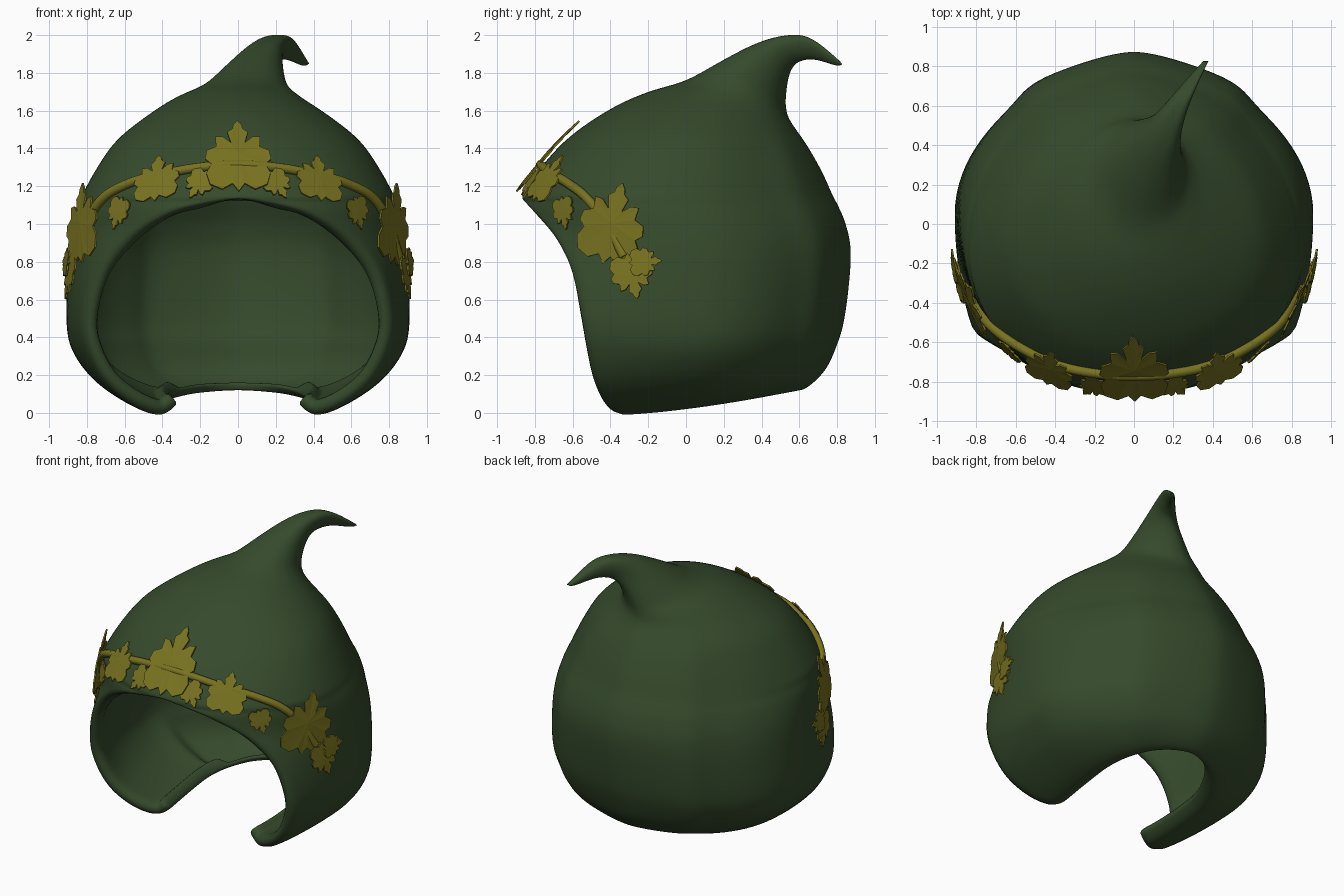
import bpy, bmesh, math
from mathutils import Vector, Matrix
from mathutils.bvhtree import BVHTree

cube = bpy.data.objects.get("Cube")
if cube:
    bpy.data.objects.remove(cube, do_unlink=True)


def make_material(name, colour):
    mat = bpy.data.materials.new(name)
    mat.use_nodes = True
    mat.diffuse_color = colour
    mat.node_tree.nodes["Principled BSDF"].inputs["Base Color"].default_value = colour
    return mat


green = make_material("forest_green", (0.036, 0.069, 0.025, 1))
gold = make_material("antique_gold", (0.19, 0.17, 0.014, 1))


def add_object(name, data, material):
    obj = bpy.data.objects.new(name, data)
    bpy.context.scene.collection.objects.link(obj)
    data.materials.append(material)
    return obj


# Hood rings from the lower hem to the curled tip:
# front y, front z, back y, back z, half width, half width of the opening
RINGS = [
    (-.34, .05, .58, .16, .34, .31),
    (-.37, -.015, .59, .12, .43, .4),
    (-.44, .03, .65, .14, .58, .54),
    (-.5, .15, .74, .23, .76, .69),
    (-.54, .32, .8, .36, .88, .78),
    (-.57, .5, .84, .5, .91, .81),
    (-.62, .75, .87, .75, .9, .74),
    (-.7, .92, .87, .9, .885, .59),
    (-.8, 1.04, .84, 1.02, .865, .39),
    (-.85, 1.1, .81, 1.09, .845, .22),
    (-.87, 1.135, .79, 1.13, .835, 0),
    (-.85, 1.18, .77, 1.17, .815, 0),
    (-.77, 1.3, .72, 1.28, .75, 0),
    (-.62, 1.46, .64, 1.42, .64, 0),
    (-.4, 1.61, .55, 1.55, .455, 0),
    (-.2, 1.7, .53, 1.62, .32, 0),
    (0, 1.76, .53, 1.68, .22, 0),
    (.2, 1.87, .54, 1.76, .15, 0),
    (.38, 1.96, .56, 1.82, .1, 0),
    (.54, 2, .6, 1.86, .07, 0),
    (.67, 1.98, .69, 1.87, .045, 0),
    (.84, 1.84, .84, 1.82, .01, 0),
]
STEPS = 3       # extra rings between two listed rings
COLUMNS = 26    # columns on each half


def smooth_rings(rings):
    """Pass a smooth curve through the listed rings."""
    result = []
    last = len(rings) - 1
    for i in range(last):
        a, b = rings[max(i - 1, 0)], rings[i]
        c, d = rings[i + 1], rings[min(i + 2, last)]
        for s in range(STEPS):
            t = s / STEPS
            result.append([
                q + t * ((r - p) / 2 + t * (p - 2.5 * q + 2 * r - w / 2
                         + t * (1.5 * (q - r) + (w - p) / 2)))
                for p, q, r, w in zip(a, b, c, d)])
    result.append(list(rings[last]))
    return result


def ring_points(front_y, front_z, back_y, back_z, width, gap):
    """One horizontal ring, open at the front where there is a gap."""
    start = math.asin(min(max(gap, 0) / width, .97))
    body = min(width / .7, 1)
    # Wide rings are broadest ahead of their middle and taper to a seamed back
    mid = front_y + (back_y - front_y) * (.5 - .06 * body)
    lean = .572 * max(mid - .1, 0) ** 1.41
    half = []
    for k in range(COLUMNS + 1):
        angle = start + (math.pi - start) * k / COLUMNS
        c, x = math.cos(angle), abs(math.sin(angle))
        if c > 0:
            y = mid - c * (mid - front_y) / math.cos(start)
        else:
            y = mid - c * (back_y - mid)
            x = x ** (1 + .25 * body) + .06 * body ** 3 * math.exp(-((c + .82) / .1) ** 2)
        if k == COLUMNS:
            x = 0
        t = min(max((y - front_y) / max(back_y - front_y, .001), 0), 1)
        half.append((width * x, y, front_z + (back_z - front_z) * t ** 1.5))
    mirrored = [(-x, y, z) for x, y, z in reversed(half[:-1])]
    return [(x + lean, y, z) for x, y, z in half + mirrored]


def make_hood():
    bm = bmesh.new()
    rows = [[bm.verts.new(p) for p in ring_points(*ring)] for ring in smooth_rings(RINGS)]
    for low, high in zip(rows, rows[1:]):
        for j in range(len(low) - 1):
            bm.faces.new((low[j], low[j + 1], high[j + 1], high[j]))
    bm.faces.new(rows[-1][:-1])
    bmesh.ops.remove_doubles(bm, verts=bm.verts, dist=.0003)
    for face in bm.faces:
        face.smooth = True
    mesh = bpy.data.meshes.new("hood")
    bm.to_mesh(mesh)
    bm.free()
    hood = add_object("hood", mesh, green)

    # Thick cloth that thins out in the curled tip and at the nape hem
    group = hood.vertex_groups.new(name="thickness")
    for v in mesh.vertices:
        tip = min(max((1.75 - v.co.z) / .2, .05), 1)
        nape = max(min((v.co.z - .1) / .25, 1), .3) if v.co.y > .3 else 1
        group.add([v.index], min(tip, nape), "REPLACE")
    cloth = hood.modifiers.new("cloth", "SOLIDIFY")
    cloth.thickness = .085
    cloth.offset = -1
    cloth.vertex_group = group.name
    hem = hood.modifiers.new("round_hem", "SUBSURF")
    hem.levels = hem.render_levels = 1
    return hood


hood = make_hood()
bpy.context.view_layer.update()
surface = BVHTree.FromObject(hood, bpy.context.evaluated_depsgraph_get())


def on_hood(x, y, z, lift):
    """Nearest point on the outside of the hood, and its normal."""
    centre = Vector((0, 0, .9))
    guess = centre + (Vector((x, y, z)) - centre) * 1.06
    spot, normal, _, _ = surface.find_nearest(guess)
    if normal.dot(guess - spot) < 0:
        normal = -normal
    return spot + normal * lift, normal


# Right half of a lobed leaf, tip to base
LEAF = [(0, 1), (.05, .93), (.06, .87), (.12, .82), (.08, .66), (.17, .75), (.26, .76),
        (.25, .61), (.36, .56), (.38, .44), (.31, .37), (.37, .25),
        (.33, .1), (.19, .03), (.07, .1)]


def make_leaf(name, place, size, breadth, roll, lift):
    spot, normal = on_hood(*place, lift)
    up = (Vector((0, 0, 1)) - normal * normal.z).normalized()
    tip = up * math.cos(roll) + up.cross(normal) * math.sin(roll)
    frame = Matrix((tip.cross(normal), tip, normal)).transposed()
    outline = LEAF + [(0, 0)] + [(-x, y) for x, y in reversed(LEAF[1:])]
    bm = bmesh.new()
    hub = bm.verts.new(spot)
    edge = []
    for x, y in outline:
        x *= breadth
        y -= .5
        bend = -.25 * size * (x * x + y * y)
        edge.append(bm.verts.new(spot + frame @ Vector((x, y, bend)) * size))
    for i, v in enumerate(edge):
        bm.faces.new((hub, edge[(i + 1) % len(edge)], v))
    bmesh.ops.recalc_face_normals(bm, faces=bm.faces)
    mesh = bpy.data.meshes.new(name)
    bm.to_mesh(mesh)
    bm.free()
    leaf = add_object(name, mesh, gold)
    plate = leaf.modifiers.new("plate", "SOLIDIFY")
    plate.thickness = .01
    plate.offset = 0


# Leaves of the garland: place, size, breadth, roll, lift
make_leaf("front_leaf", (0, -.72, 1.36), .5, .92, 0, .025)
SIDE_LEAVES = {
    "brow_leaf": ((.41, -.7, 1.23), .29, 1.2, .2, .03),
    "small_brow_leaf": ((.2, -.8, 1.205), .19, 1.1, 2.7, .02),
    "small_temple_leaf": ((.61, -.62, 1.05), .18, 1.1, 2.9, .02),
    "temple_leaf": ((.81, -.38, 1.0), .44, 1.12, .25, .035),
    "cheek_leaf": ((.9, -.28, .74), .25, 1.2, 2.9, .03),
    "small_cheek_leaf": ((.9, -.21, .81), .18, 1.1, 1.5, .04),
}
for side, label in ((1, "left"), (-1, "right")):
    for name, ((x, y, z), size, breadth, roll, lift) in SIDE_LEAVES.items():
        make_leaf(f"{label}_{name}", (side * x, y, z), size, breadth, side * roll, lift)

# Vine that carries the leaves
half_vine = [(0, -.74, 1.3), (.2, -.73, 1.29), (.37, -.68, 1.25), (.55, -.58, 1.19),
             (.68, -.48, 1.11), (.78, -.4, .98), (.87, -.33, .84)]
path = [(-x, y, z) for x, y, z in reversed(half_vine[1:])] + half_vine
curve = bpy.data.curves.new("vine", "CURVE")
curve.dimensions = "3D"
curve.bevel_depth = .026
curve.bevel_resolution = 2
curve.use_fill_caps = True
spline = curve.splines.new("BEZIER")
spline.bezier_points.add(len(path) - 1)
for point, place in zip(spline.bezier_points, path):
    point.co = on_hood(*place, .01)[0]
    point.handle_left_type = point.handle_right_type = "AUTO"
add_object("vine", curve, gold)
